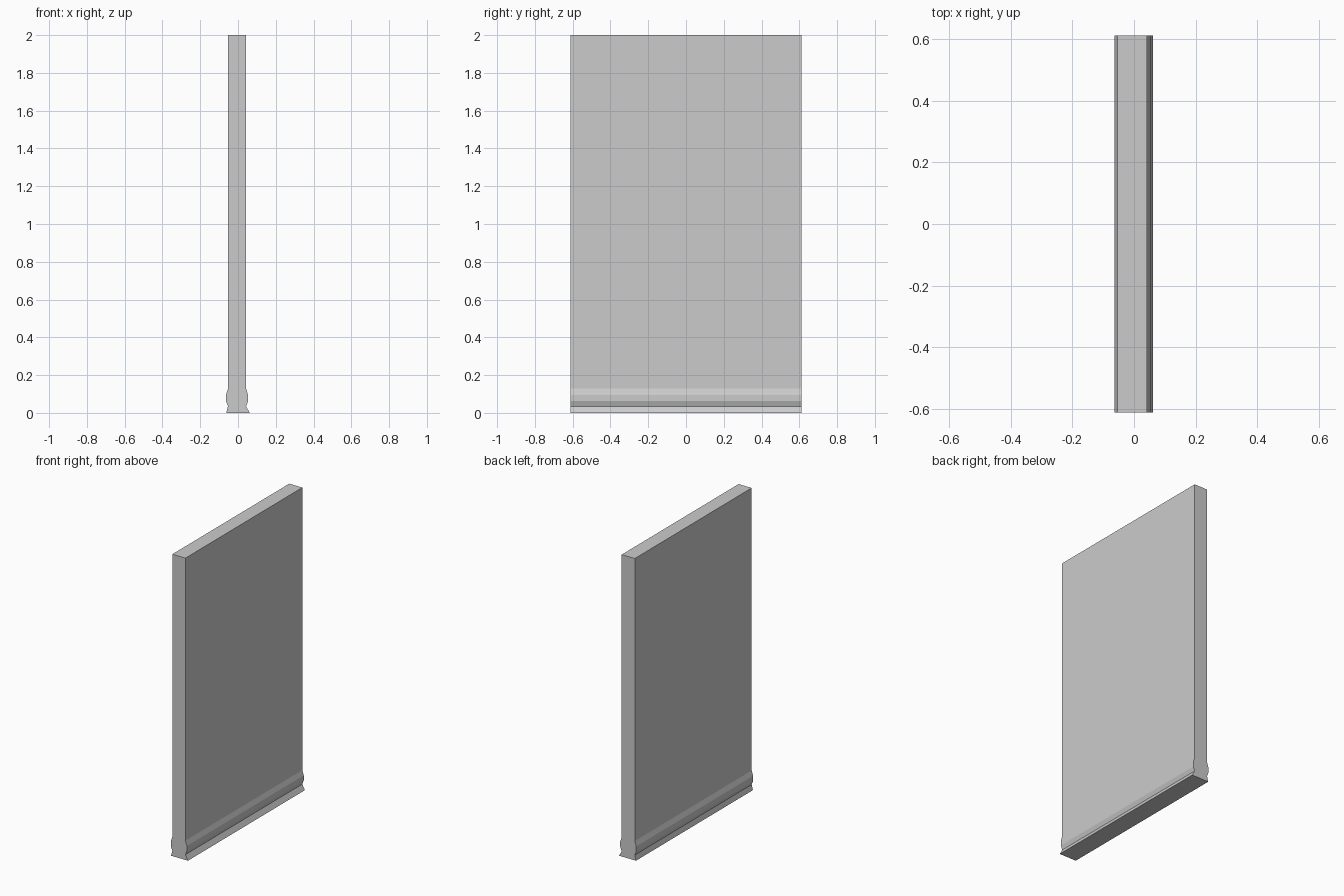
import bpy, bmesh

if "Cube" in bpy.data.objects:
    bpy.data.objects.remove(bpy.data.objects["Cube"])

HALF_LENGTH = 0.612
CENTRE = -0.005  # wall and moulding axis

# Moulding and wall outline on one side: (offset from axis, height)
side = [(0.048, 0.035), (0.0585, 0.062), (0.0585, 0.095), (0.048, 0.128), (0.048, 2.0)]
right = [(0.062, 0.0)] + [(CENTRE + d, z) for d, z in side]
left = [(-0.062, 0.0)] + [(CENTRE - d, z) for d, z in side]
outline = right + left[::-1]

# Wall panel with skirting: outline extruded along y
bm = bmesh.new()
face = bm.faces.new([bm.verts.new((x, -HALF_LENGTH, z)) for x, z in outline])
ext = bmesh.ops.extrude_face_region(bm, geom=[face], use_keep_orig=True)
verts = [g for g in ext["geom"] if isinstance(g, bmesh.types.BMVert)]
bmesh.ops.translate(bm, verts=verts, vec=(0, 2 * HALF_LENGTH, 0))
bmesh.ops.recalc_face_normals(bm, faces=bm.faces)

mesh = bpy.data.meshes.new("wall_panel")
bm.to_mesh(mesh)
bm.free()
bpy.context.collection.objects.link(bpy.data.objects.new("wall_panel", mesh))
